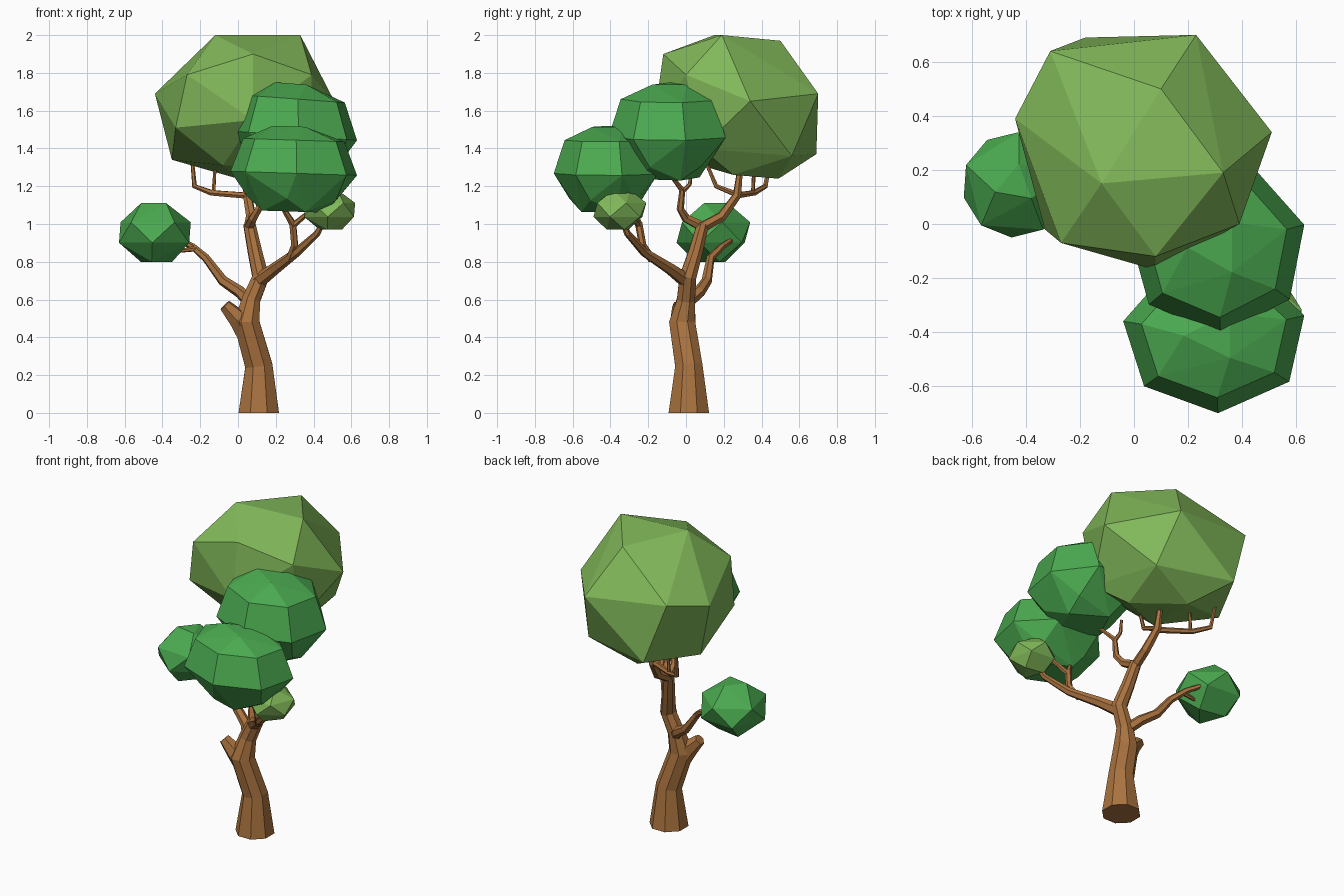
import bpy, bmesh
from math import sin, cos, radians, tau
from mathutils import Vector


def material(name, rgb):
    m = bpy.data.materials.new(name)
    m.diffuse_color = (*rgb, 1)
    return m


BARK = material("bark", (0.40, 0.17, 0.05))
DARK = material("dark_leaves", (0.07, 0.40, 0.08))
LIGHT = material("light_leaves", (0.22, 0.48, 0.10))


def finish(name, bm, mat):
    bmesh.ops.recalc_face_normals(bm, faces=bm.faces)
    me = bpy.data.meshes.new(name)
    bm.to_mesh(me)
    bm.free()
    me.materials.append(mat)
    ob = bpy.data.objects.new(name, me)
    bpy.context.collection.objects.link(ob)


def hull(name, points, mat):
    bm = bmesh.new()
    for p in points:
        bm.verts.new(p)
    bmesh.ops.convex_hull(bm, input=bm.verts)
    bmesh.ops.delete(bm, geom=[v for v in bm.verts if not v.link_faces], context='VERTS')
    finish(name, bm, mat)


def clump(name, lo, hi, tiers, mat, tilt=0.0):
    """Faceted leaf clump: tiers of (z, radius, sides, phase) fitted to a box."""
    pts = []
    for z, r, n, ph in tiers:
        for i in range(n):
            a = radians(ph) + tau * i / n
            x = r * cos(a)
            pts.append(Vector((x, r * sin(a), z - tilt * x)))
    mn = [min(p[k] for p in pts) for k in range(3)]
    mx = [max(p[k] for p in pts) for k in range(3)]
    hull(name, [[lo[k] + (hi[k] - lo[k]) * (p[k] - mn[k]) / (mx[k] - mn[k])
                 for k in range(3)] for p in pts], mat)


def limb(name, path, sides=6):
    """Tapered low-poly tube through (x, y, z, radius) points."""
    bm = bmesh.new()
    pts = [Vector(p[:3]) for p in path]
    rings, side = [], Vector((0.92, 0.38, 0))
    for i, p in enumerate(pts):
        t = Vector((0, 0, 0))
        if i > 0:
            t += (p - pts[i - 1]).normalized()
        if i < len(pts) - 1:
            t += (pts[i + 1] - p).normalized()
        t.normalize()
        side = (side - t * side.dot(t)).normalized()
        up = t.cross(side)
        rings.append([bm.verts.new(p + path[i][3] * (side * cos(tau * k / sides) + up * sin(tau * k / sides)))
                      for k in range(sides)])
    for a, b in zip(rings, rings[1:]):
        for k in range(sides):
            j = (k + 1) % sides
            bm.faces.new((a[k], a[j], b[j], b[k]))
    bm.faces.new(rings[0])
    bm.faces.new(rings[-1])
    finish(name, bm, BARK)


# Trunk and broken stub
limb("trunk", [(0.11, 0.015, 0, 0.116), (0.11, 0.015, 0.25, 0.078), (0.045, -0.02, 0.48, 0.075),
               (0.07, 0, 0.60, 0.052), (0.12, 0.01, 0.72, 0.048), (0.09, 0.05, 0.85, 0.04),
               (0.06, 0.09, 1.0, 0.034)], 8)
limb("stub", [(0.08, 0, 0.36, 0.06), (0.0, -0.03, 0.50, 0.055), (-0.07, -0.04, 0.57, 0.034)])

# Left branch
limb("left_branch", [(0.07, 0, 0.58, 0.035), (0.01, 0.07, 0.64, 0.032), (-0.08, 0.11, 0.70, 0.028),
                     (-0.17, 0.13, 0.82, 0.022), (-0.24, 0.19, 0.88, 0.018), (-0.38, 0.29, 0.95, 0.01)])
limb("left_twig", [(-0.22, 0.17, 0.87, 0.015), (-0.33, 0.17, 0.855, 0.009)])

# Right branch
limb("right_branch", [(0.11, 0, 0.70, 0.04), (0.19, -0.08, 0.76, 0.032), (0.31, -0.22, 0.85, 0.024),
                      (0.42, -0.31, 0.95, 0.018), (0.47, -0.35, 1.05, 0.012)])
limb("right_riser", [(0.27, -0.18, 0.81, 0.022), (0.30, -0.23, 0.89, 0.02), (0.29, -0.25, 1.0, 0.02),
                     (0.23, -0.30, 1.10, 0.012)])
limb("right_twig", [(0.29, -0.25, 0.99, 0.017), (0.36, -0.28, 1.05, 0.013), (0.40, -0.33, 1.13, 0.01)])

# Upper fork
limb("upper_front_branch", [(0.06, 0.08, 0.99, 0.028), (0.08, 0, 1.03, 0.024), (0.11, -0.03, 1.08, 0.02),
                            (0.13, -0.02, 1.18, 0.016), (0.20, -0.09, 1.27, 0.01)])
limb("upper_front_twig", [(0.13, -0.02, 1.17, 0.013), (0.12, 0.02, 1.21, 0.011), (0.12, 0.03, 1.29, 0.008)])
limb("upper_back_branch", [(0.06, 0.08, 0.98, 0.03), (0.07, 0.19, 1.04, 0.028), (0.05, 0.27, 1.15, 0.024),
                           (0.04, 0.29, 1.32, 0.014)])
limb("crown_twig_left", [(0.05, 0.26, 1.15, 0.018), (-0.14, 0.36, 1.165, 0.016), (-0.23, 0.42, 1.2, 0.014),
                         (-0.245, 0.45, 1.36, 0.009)])
limb("crown_twig_riser", [(-0.13, 0.355, 1.165, 0.011), (-0.12, 0.36, 1.32, 0.008)])
limb("crown_twig_front", [(0.05, 0.26, 1.16, 0.016), (0.06, 0.16, 1.2, 0.013), (0.04, 0.1, 1.34, 0.009)])

# Large light crown
hull("crown", [(-0.12, 0.15, 2.0), (0.33, 0.19, 2.0), (0.10, 0.50, 1.97), (-0.44, 0.39, 1.69),
               (-0.27, -0.07, 1.79), (0.08, -0.12, 1.90), (0.39, 0, 1.79), (0.51, 0.34, 1.65),
               (0.23, 0.70, 1.69), (-0.31, 0.64, 1.75), (-0.18, 0.69, 1.37), (0.3, 0.56, 1.36),
               (-0.35, 0.35, 1.34), (-0.33, -0.02, 1.51), (-0.08, 0.08, 1.31), (0, 0.49, 1.24),
               (0.25, 0.25, 1.26), (0.38, 0.08, 1.40), (0.08, -0.17, 1.55)], LIGHT)

# Dark clumps share one tiered shape
TIERS = [(-1, 0.52, 4, 20), (-0.7, 0.72, 5, 45), (-0.1, 1, 7, 15), (0.68, 0.8, 7, 15), (1, 0.33, 3, 60)]
clump("upper_clump", (-0.02, -0.41, 1.23), (0.63, 0.21, 1.75), TIERS, DARK, 0.1)
clump("lower_clump", (-0.04, -0.70, 1.06), (0.63, -0.15, 1.52), TIERS, DARK, 0.05)
SMALL = [(-1, 0.5, 3, 20), (-0.35, 1, 5, 50), (0.35, 1, 5, 14), (1, 0.4, 3, 80)]
clump("left_clump", (-0.63, -0.05, 0.80), (-0.25, 0.34, 1.11), SMALL, DARK)
clump("small_light_clump", (0.35, -0.49, 0.97), (0.62, -0.21, 1.18), SMALL, LIGHT)
